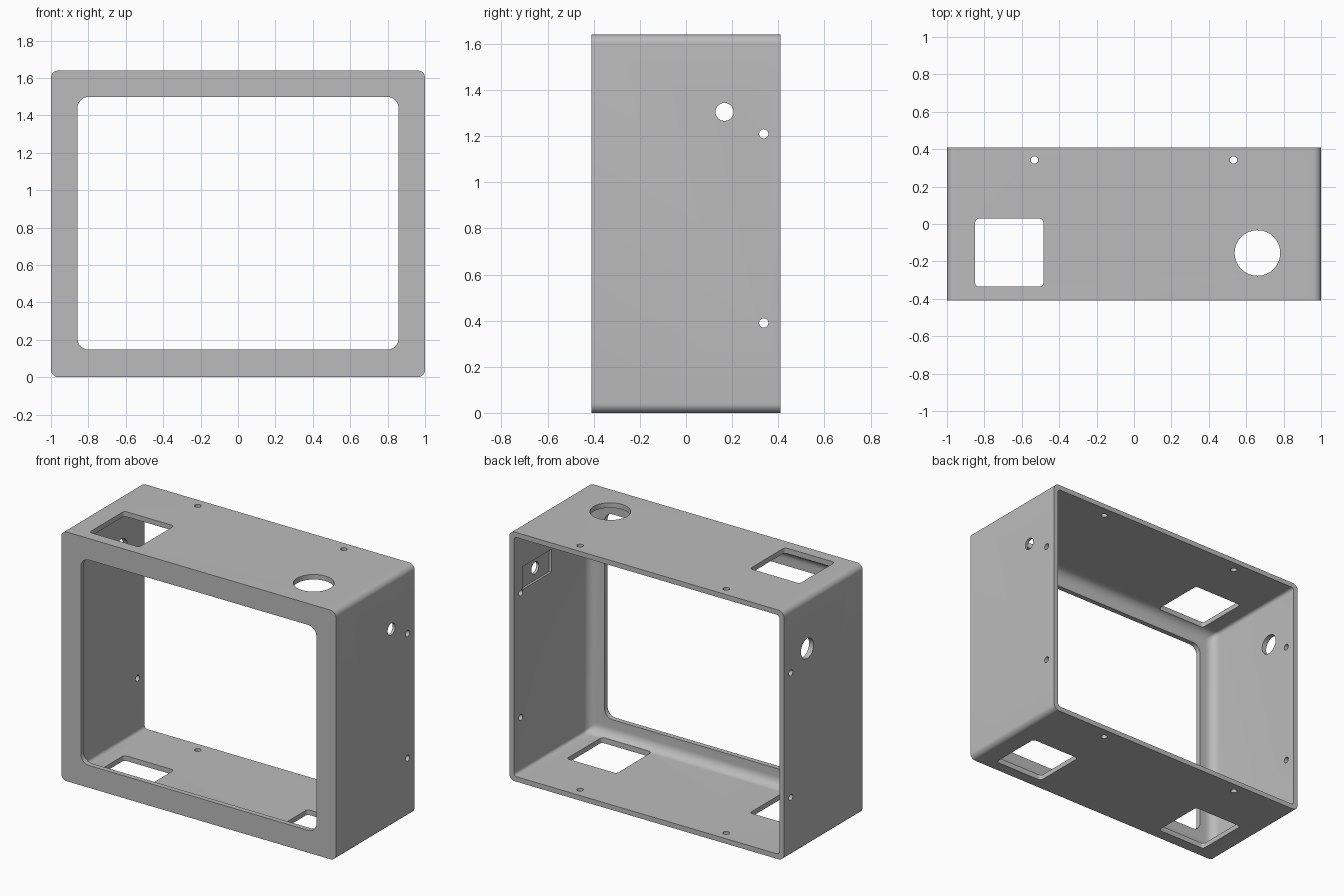
import bpy
import bmesh
from math import sin, cos, pi, radians

cube = bpy.data.objects.get("Cube")
if cube:
    bpy.data.objects.remove(cube, do_unlink=True)

W, D, H, T = 1.0, 0.41, 1.64, 0.033   # half width, half depth, height, wall
MID = H / 2
FILLET = 0.06                         # inner rounding behind the front panel
STEPS = 8

AXES = {
    "x": lambda u, v, w: (w, u, v),
    "y": lambda u, v, w: (u, w, v),
    "z": lambda u, v, w: (u, v, w),
}


def rounded_rect(cu, cv, hu, hv, r):
    """Outline of a rounded rectangle; a full radius gives a circle."""
    points = []
    for i, (su, sv) in enumerate(((1, 1), (-1, 1), (-1, -1), (1, -1))):
        for s in range(STEPS + 1):
            a = (i + s / STEPS) * pi / 2
            points.append((cu + su * (hu - r) + r * cos(a),
                           cv + sv * (hv - r) + r * sin(a)))
    return points


def loft(name, axis, layers):
    """Solid through a list of (outline, position along axis)."""
    bm = bmesh.new()
    rings = [[bm.verts.new(AXES[axis](u, v, w)) for u, v in outline]
             for outline, w in layers]
    n = len(rings[0])
    for a, b in zip(rings, rings[1:]):
        for i in range(n):
            j = (i + 1) % n
            bm.faces.new((a[i], a[j], b[j], b[i]))
    bm.faces.new(rings[0])
    bm.faces.new(rings[-1])
    bmesh.ops.remove_doubles(bm, verts=bm.verts, dist=1e-5)
    bmesh.ops.recalc_face_normals(bm, faces=bm.faces)
    mesh = bpy.data.meshes.new(name)
    bm.to_mesh(mesh)
    bm.free()
    ob = bpy.data.objects.new(name, mesh)
    bpy.context.collection.objects.link(ob)
    return ob


def prism(name, axis, outline, start, end):
    return loft(name, axis, [(outline, start), (outline, end)])


def hole(name, axis, cu, cv, r, start, end):
    return prism(name, axis, rounded_rect(cu, cv, r, r, r), start, end)


# Outer body
case = prism("case", "y", rounded_rect(0, MID, W, MID, 0.04), -D, D)

# Hollow interior, open at the back and filleted towards the front panel
layers = [(rounded_rect(0, MID, W - T, MID - T, 0.02), D + 0.1)]
for s in range(STEPS + 1):
    a = s / STEPS * pi / 2
    inset = FILLET * (1 - cos(a))
    layers.append((rounded_rect(0, MID, W - T - inset, MID - T - inset, 0.02),
                   -D + T + FILLET * (1 - sin(a))))
cutters = [loft("interior_cutter", "y", layers)]

# Front window
cutters.append(prism("window_cutter", "y",
                     rounded_rect(0, 0.823, 0.858, 0.676, 0.06), -D - 0.1, 0))

# Square openings: two in the floor, one in the top
for x, low, high in ((-0.667, -0.1, 0.1), (0.667, -0.1, 0.1),
                     (-0.667, H - 0.1, H + 0.1)):
    cutters.append(prism("square_cutter", "z",
                         rounded_rect(x, -0.153, 0.182, 0.182, 0.02), low, high))

# Round opening in the top
cutters.append(hole("round_cutter", "z", 0.66, -0.155, 0.122, H - 0.1, H + 0.1))

# Screw holes along the back rim
for x in (-0.532, 0.532):
    cutters.append(hole("screw_cutter", "z", x, 0.342, 0.02, -0.1, H + 0.1))
for z in (0.39, 1.21):
    cutters.append(hole("screw_cutter", "x", 0.337, z, 0.02, -1.1, 1.1))

# Side sockets, with a shallow recess inside the left wall
cutters.append(hole("right_socket_cutter", "x", 0.167, 1.305, 0.066, -1.1, -0.9))
cutters.append(hole("left_socket_cutter", "x", 0.167, 1.305, 0.039, 0.9, 1.1))
cutters.append(prism("recess_cutter", "x",
                     rounded_rect(0.17, 1.3, 0.15, 0.075, 0.002),
                     0.9, W - T + 0.015))

# Cut everything and remove the cutters
bpy.context.view_layer.objects.active = case
for cutter in cutters:
    cutter.hide_render = True
    mod = case.modifiers.new("cut", "BOOLEAN")
    mod.operation = "DIFFERENCE"
    mod.solver = "EXACT"
    mod.object = cutter
    bpy.ops.object.modifier_apply(modifier=mod.name)
    bpy.data.objects.remove(cutter, do_unlink=True)

# Single grey finish
grey = bpy.data.materials.new("grey plastic")
grey.use_nodes = True
colour = (0.5, 0.5, 0.5, 1)
grey.diffuse_color = colour
grey.node_tree.nodes["Principled BSDF"].inputs["Base Color"].default_value = colour
case.data.materials.clear()
case.data.materials.append(grey)

bpy.ops.object.select_all(action="DESELECT")
case.select_set(True)
bpy.ops.object.shade_smooth_by_angle(angle=radians(30))
